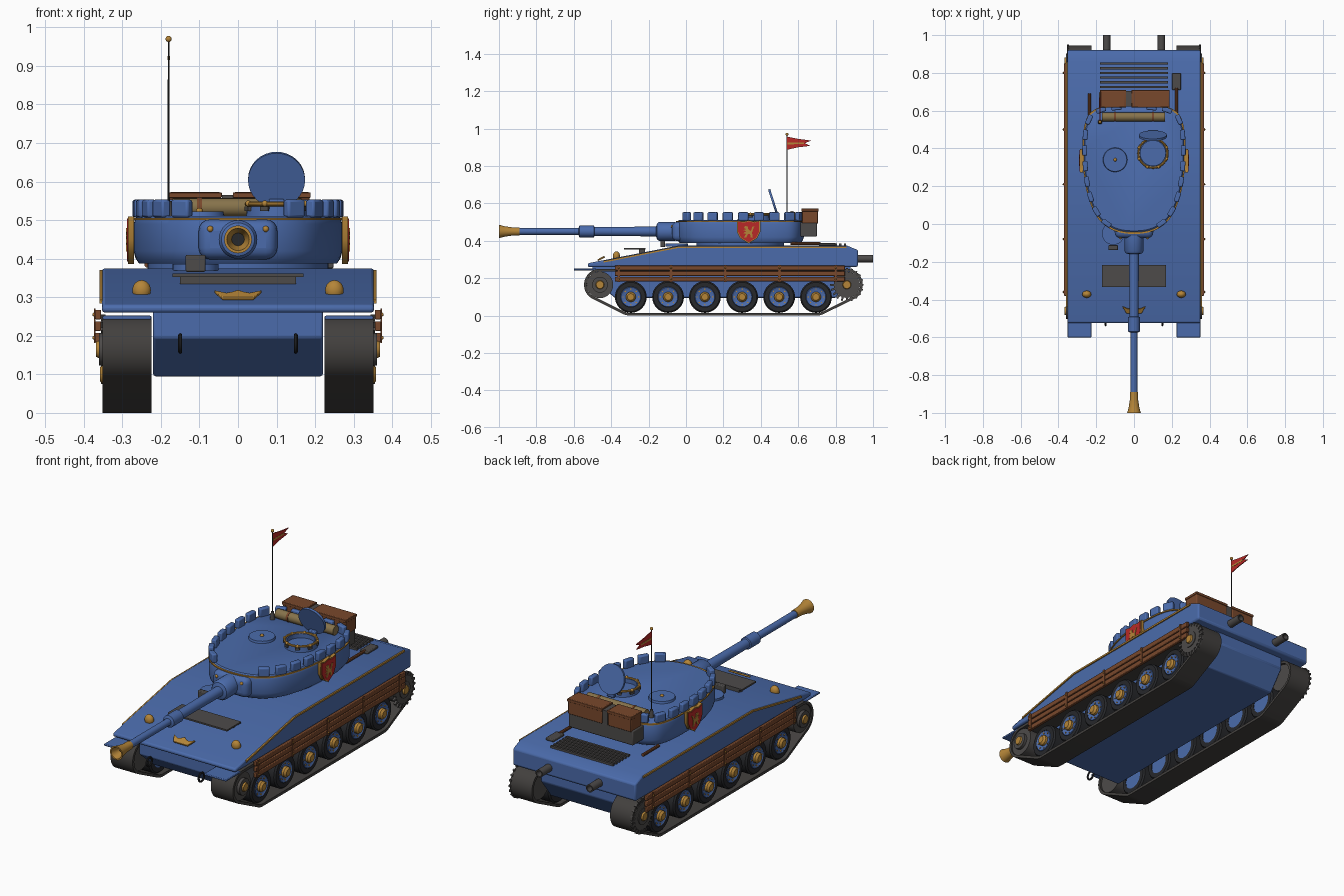
import bpy, bmesh, math
from mathutils import Vector, Matrix

if "Cube" in bpy.data.objects:
    bpy.data.objects.remove(bpy.data.objects["Cube"])

def mat(name, *rgb):
    m = bpy.data.materials.new(name)
    m.diffuse_color = (*rgb, 1)
    m.use_nodes = True
    m.node_tree.nodes["Principled BSDF"].inputs["Base Color"].default_value = m.diffuse_color
    return m

BLUE = mat("blue_paint", .07, .148, .41)
GOLD = mat("gold", .46, .235, .04)
BROWN = mat("wood_brown", .19, .065, .025)
RED = mat("red", .48, .022, .02)
STEEL = mat("dark_steel", .075, .07, .068)
TRACK = mat("track_grey", .055, .051, .048)
RUBBER = mat("rubber", .02, .021, .024)
TAN = mat("canvas_tan", .24, .17, .07)
# local x,y,z -> world y,z,x (side profiles)
YZ = Matrix(((0, 0, 1), (1, 0, 0), (0, 1, 0))).to_4x4()

def finish(name, bm, m, bevel=0, segs=2):
    bmesh.ops.remove_doubles(bm, verts=bm.verts, dist=1e-6)
    bmesh.ops.recalc_face_normals(bm, faces=bm.faces)
    me = bpy.data.meshes.new(name)
    bm.to_mesh(me)
    bm.free()
    me.materials.append(m)
    ob = bpy.data.objects.new(name, me)
    bpy.context.collection.objects.link(ob)
    if bevel:
        b = ob.modifiers.new("bevel", 'BEVEL')
        b.width, b.segments, b.limit_method = bevel, segs, 'ANGLE'
    return ob

def box(name, c, s, m, bevel=0, rz=0, segs=2):
    bm = bmesh.new()
    M = Matrix.Translation(c) @ Matrix.Rotation(rz, 4, 'Z') @ Matrix.Diagonal((*s, 1))
    bmesh.ops.create_cube(bm, size=1, matrix=M)
    return finish(name, bm, m, bevel, segs)

def lathe(name, prof, org, d, m, n=28):
    """prof: (distance along d, radius)"""
    bm = bmesh.new()
    vs = [bm.verts.new((r, 0, a)) for a, r in prof]
    es = [bm.edges.new(p) for p in zip(vs, vs[1:])]
    bmesh.ops.spin(bm, geom=vs + es, axis=(0, 0, 1), cent=(0, 0, 0), angle=math.tau, steps=n)
    R = Vector((0, 0, 1)).rotation_difference(Vector(d)).to_matrix().to_4x4()
    bm.transform(Matrix.Translation(org) @ R)
    return finish(name, bm, m)

def rod(name, a, b, r, m, r2=None, n=28):
    d = Vector(b) - Vector(a)
    return lathe(name, [(0, 0), (0, r), (d.length, r if r2 is None else r2), (d.length, 0)], a, d, m, n)

def ball(name, c, r, m, scale=(1, 1, 1)):
    bm = bmesh.new()
    bmesh.ops.create_uvsphere(bm, u_segments=16, v_segments=10, radius=r,
                              matrix=Matrix.Translation(c) @ Matrix.Diagonal((*scale, 1)))
    return finish(name, bm, m)

def ring(name, c, d, R, r, m, n=32):
    prof = [(r * math.sin(t * math.tau / 8), R + r * math.cos(t * math.tau / 8)) for t in range(9)]
    return lathe(name, prof, c, d, m, n)

def solid(name, pts, t, m, M, bevel=0):
    bm = bmesh.new()
    f = bm.faces.new([bm.verts.new((x, y, 0)) for x, y in pts])
    ex = bmesh.ops.extrude_face_region(bm, geom=[f])["geom"]
    bmesh.ops.translate(bm, vec=(0, 0, t), verts=[v for v in ex if isinstance(v, bmesh.types.BMVert)])
    bm.transform(M)
    return finish(name, bm, m, bevel)

def side(x):
    return Matrix.Translation((x, 0, 0)) @ YZ

# hull
solid("upper_hull", [(-.525, .26), (-.525, .28), (-.04, .375), (.86, .375), (.92, .35), (.92, .265), (.91, .26)],
      .706, BLUE, side(-.353), .008)
solid("lower_hull", [(-.5, .27), (-.5, .195), (-.38, .095), (.8, .095), (.88, .2), (.88, .27)],
      .44, BLUE, side(-.22), .006)
box("vision_plate", (0, -.275, .357), (.34, .115, .008), STEEL)
box("vision_plate_support", (0, -.235, .343), (.3, .03, .024), STEEL)
crown = [(-.04, 0), (.04, 0), (.062, .04), (.03, .026), (.015, .032), (0, .042), (-.015, .032), (-.03, .026), (-.062, .04)]
solid("crown_emblem", crown, .009, GOLD, Matrix.Translation((0, -.47, .292)) @ Matrix.Rotation(math.radians(28), 4, 'X'), .002)
rod("driver_hatch", (-.11, -.05, .37), (-.11, -.05, .386), .06, BLUE)
box("driver_periscope", (-.11, -.125, .388), (.052, .025, .044), STEEL, .004)

# engine deck
for i in range(6):
    box("louvre", (0, .725 + i * .025, .379), (.36, .012, .014), STEEL)
box("shovel_blade", (.225, .755, .382), (.046, .09, .014), STEEL, .004)
rod("shovel_handle", (.225, .56, .385), (.225, .72, .385), .008, BROWN, n=10)
rod("tool_handle", (-.235, .56, .385), (-.235, .69, .385), .008, BROWN, n=10)

# running gear, both sides
def belt(inset):
    circles = [(-.46, .165, .085), (.86, .165, .085), (-.295, .1, .1), (.695, .1, .1)]
    out = []
    for k in range(96):
        a = k * math.tau / 96 + .01
        c, s = math.cos(a), math.sin(a)
        y, z, r = max(circles, key=lambda q: q[0] * c + q[1] * s + q[2])
        out.append((y + (r - inset) * c, z + (r - inset) * s))
    return out

for s in (-1, 1):
    X = Vector((s, 0, 0))
    bm = bmesh.new()
    loops = [[bm.verts.new((s * x, y, z)) for y, z in belt(i)]
             for x, i in ((.225, 0), (.352, 0), (.352, .014), (.225, .014))]
    for j in range(4):
        A, B = loops[j], loops[(j + 1) % 4]
        for k in range(96):
            bm.faces.new((A[k - 1], A[k], B[k], B[k - 1]))
    finish("track", bm, TRACK)
    for y in (-.295, -.096, .101, .3, .498, .695):
        o = (s * .24, y, .1)
        lathe("road_wheel_tyre", [(0, .055), (0, .078), (.008, .085), (.092, .085), (.1, .078), (.1, .055)], o, X, RUBBER, 32)
        lathe("road_wheel_disc", [(.004, 0), (.004, .057), (.094, .057), (.102, .052), (.096, .04), (.096, 0)], o, X, BLUE)
        lathe("road_wheel_hub", [(.09, .027), (.108, .027), (.118, .018), (.118, 0)], o, X, GOLD, 16)
        for k in range(8):
            a = k * math.tau / 8
            p = Vector((s * .334, y + .042 * math.cos(a), .1 + .042 * math.sin(a)))
            rod("wheel_bolt", p, p + X * .007, .004, GOLD, n=6)
    rod("idler_wheel", (s * .235, -.46, .165), (s * .345, -.46, .165), .071, STEEL)
    gear = []
    for k in range(20):
        for da, r in ((-.25, .07), (-.18, .09), (.18, .09), (.25, .07)):
            a = (k + da) * math.tau / 20
            gear.append((.86 + r * math.cos(a), .165 + r * math.sin(a)))
    solid("drive_sprocket", gear, .012, STEEL, side(s * .35 - .006))
    rod("sprocket_drum", (s * .235, .86, .165), (s * .346, .86, .165), .07, STEEL)
    for y in (-.46, .86):
        rod("end_wheel_cap", (s * .345, y, .165), (s * .36, y, .165), .042, STEEL)
        rod("end_wheel_hub", (s * .35, y, .165), (s * .368, y, .165), .027, GOLD, .02, 16)
    # side skirt and hull trim
    for z in (.195, .225, .255):
        box("skirt_plank", (s * .363, .235, z), (.016, 1.23, .025), BROWN, .003)
    for y in (-.36, -.08, .21, .5, .8):
        box("skirt_strap", (s * .372, y, .226), (.004, .014, .09), BROWN)
        for z in (.195, .255):
            ball("strap_bolt", (s * .373, y, z), .005, GOLD)
    edge = [(-.44, .293), (-.04, .371), (.858, .371)]
    solid("hull_gold_trim", edge + [(y, z - .009) for y, z in edge[::-1]], .008, GOLD, side(s * .355 - .004))
    # small hull fittings
    box("front_mudguard", (s * .288, -.54, .247), (.126, .12, .01), BLUE, .003)
    ball("headlight", (s * .25, -.372, .318), .024, GOLD, (1, .8, 1.1))
    ring("tow_ring", (s * .15, -.515, .18), (1, 0, 0), .022, .005, RUBBER, 20)
    lathe("exhaust_pipe", [(0, 0), (0, .02), (.1, .02), (.1, .014), (.06, .014), (.06, 0)], (s * .145, .9, .305), (0, 1, 0), STEEL, 18)

# turret outline, smoothed through half-profile points
half = [Vector(p) for p in ((0, -.05), (.09, -.038), (.165, .005), (.215, .075), (.25, .18), (.267, .3), (.27, .43),
                            (.26, .52), (.235, .58), (.18, .615), (.09, .628), (0, .63))]
def spline(P, n=6):
    Q = [Vector((-P[1].x, P[1].y))] + P + [Vector((-P[-2].x, P[-2].y))]
    out = []
    for a, b, c, d in zip(Q, Q[1:], Q[2:], Q[3:]):
        for k in range(n):
            t = k / n
            out.append(.5 * (2 * b + (c - a) * t + (2 * a - 5 * b + 4 * c - d) * t * t + (3 * b - a - 3 * c + d) * t ** 3))
    return out + [P[-1]]
curve = spline(half)
outline = curve + [Vector((-p.x, p.y)) for p in curve[-2:0:-1]]

def loft(name, levels, m):
    bm = bmesh.new()
    c = Vector((0, .29))
    rows = [[bm.verts.new((*(c + (p - c) * k), z)) for p in outline] for z, k in levels]
    for A, B in zip(rows, rows[1:]):
        for k in range(len(A)):
            bm.faces.new((A[k - 1], A[k], B[k], B[k - 1]))
    bm.faces.new(rows[0])
    bm.faces.new(rows[-1])
    return finish(name, bm, m)

rod("turret_ring", (0, .29, .37), (0, .29, .395), .235, BLUE, n=48)
loft("turret_body", [(.388, .95), (.402, .985), (.42, 1), (.49, 1), (.505, .985), (.511, .96)], BLUE)
loft("turret_gold_trim", [(.5, .99), (.5, 1.008), (.506, 1.008), (.506, .97)], GOLD)

# battlements spaced along the outline
dist, step, nxt = 0, .086, .16
for a, b in zip(curve, curve[1:]):
    L = (b - a).length
    while nxt <= dist + L and nxt < 1.0:
        p = a.lerp(b, (nxt - dist) / L)
        p = Vector((0, .29)) + (p - Vector((0, .29))) * .965
        ang = math.atan2(b.y - a.y, b.x - a.x)
        for s in (-1, 1):
            box("battlement", (s * p.x, p.y, .53), (.054, .026, .046), BLUE, .006, s * ang)
        nxt += step
    dist += L

# gun
box("mantlet", (0, -.025, .45), (.204, .1, .104), BLUE, .03, segs=4)
for s in (-1, 1):
    ball("mantlet_bolt", (s * .072, -.073, .477), .008, GOLD)
lathe("gun_barrel", [(0, .05), (.085, .05), (.095, .043), (.1, .026), (.43, .024), (.432, .031), (.51, .031), (.515, .018), (.845, .018)],
      (0, -.06, .45), (0, -1, 0), BLUE)
lathe("muzzle_flare", [(0, .017), (.0, .021), (.04, .022), (.08, .028), (.11, .036), (.11, .029), (.06, .016)],
      (0, -.89, .45), (0, -1, 0), GOLD)
rod("muzzle_bore", (0, -.93, .45), (0, -.952, .45), .017, RUBBER)

# side shields
shield = [(-.062, .06), (-.03, .053), (0, .061), (.03, .053), (.062, .06), (.063, 0), (.045, -.035), (0, -.063), (-.045, -.035), (-.063, 0)]
beast = [(-.025, -.03), (-.012, -.03), (-.004, -.012), (.008, -.014), (.01, -.03), (.022, -.03), (.018, -.005), (.026, .02),
         (.032, .028), (.02, .026), (.012, .004), (-.002, .012), (-.004, .028), (-.018, .03), (-.026, .02), (-.012, .014),
         (-.028, .008), (-.014, .002), (-.028, -.008), (-.014, -.012)]
for s in (-1, 1):
    for nm, pts, k, x, t, m in (("shield_rim", shield, 1, .27, .015, GOLD), ("shield_face", shield, .9, .283, .005, RED),
                                ("shield_beast", beast, 1, .286, .005, GOLD)):
        solid(nm, [(.335 + k * y, .449 + k * z) for y, z in pts], s * t, m, side(s * x))

# roof hatches
C = Vector((.1, .375, .5))
lathe("cupola", [(0, .08), (.04, .076), (.042, .066), (.02, .066), (.02, 0)], C, (0, 0, 1), BLUE, 32)
ring("cupola_gold_ring", C + Vector((0, 0, .042)), (0, 0, 1), .077, .006, GOLD)
for k in range(8):
    a = (k + .5) * math.tau / 8
    o = Vector((math.cos(a), math.sin(a), 0)) * .079
    box("cupola_periscope", C + o + Vector((0, 0, .03)), (.012, .022, .012), STEEL, 0, a)
    ball("cupola_stud", C + o + Vector((0, 0, .043)), .008, GOLD)
n = Vector((0, -1, -.32)).normalized()
H = Vector((.1, .467, .605))
rod("open_hatch_lid", H - n * .006, H + n * .006, .074, BLUE, n=32)
box("hatch_hinge", (.1, .47, .535), (.04, .02, .04), BLUE, .004)
rod("loader_hatch", (-.1, .34, .505), (-.1, .34, .522), .066, BLUE, .062)
ball("loader_hatch_knob", (-.1, .34, .523), .009, GOLD)

# aerial and pennant
A = Vector((-.18, .54, 0))
rod("aerial_base", A + Vector((0, 0, .505)), A + Vector((0, 0, .55)), .013, STEEL, .007, 12)
rod("aerial", A + Vector((0, 0, .54)), A + Vector((0, 0, .966)), .003, RUBBER, .002, 8)
ball("aerial_tip", A + Vector((0, 0, .97)), .008, GOLD)
solid("pennant", [(.54, .957), (.6, .945), (.67, .936), (.635, .922), (.665, .908), (.6, .9), (.54, .887)], .004, RED, side(-.182))
solid("pennant_stripe", [(.543, .926), (.63, .925), (.63, .917), (.543, .916)], .006, GOLD, side(-.183))

# rear stowage
box("stowage_bin", (0, .655, .46), (.37, .09, .075), STEEL, .005)
for x0, x1 in ((-.178, -.045), (-.01, .185)):
    box("crate", ((x0 + x1) / 2, .663, .533), (x1 - x0, .086, .08), BROWN, .004)
    box("crate_lid", ((x0 + x1) / 2, .663, .565), (x1 - x0 + .006, .092, .014), BROWN, .002)
box("stowage_strap", (-.027, .663, .53), (.03, .08, .07), STEEL)
rod("bedroll", (-.17, .567, .533), (.165, .567, .533), .024, TAN, n=20)
for x in (-.1, .1):
    rod("bedroll_strap", (x - .006, .567, .533), (x + .006, .567, .533), .0255, BROWN, n=20)

bpy.ops.object.select_all(action='SELECT')
bpy.context.view_layer.objects.active = bpy.context.selected_objects[0]
bpy.ops.object.shade_smooth_by_angle(angle=math.radians(35))
